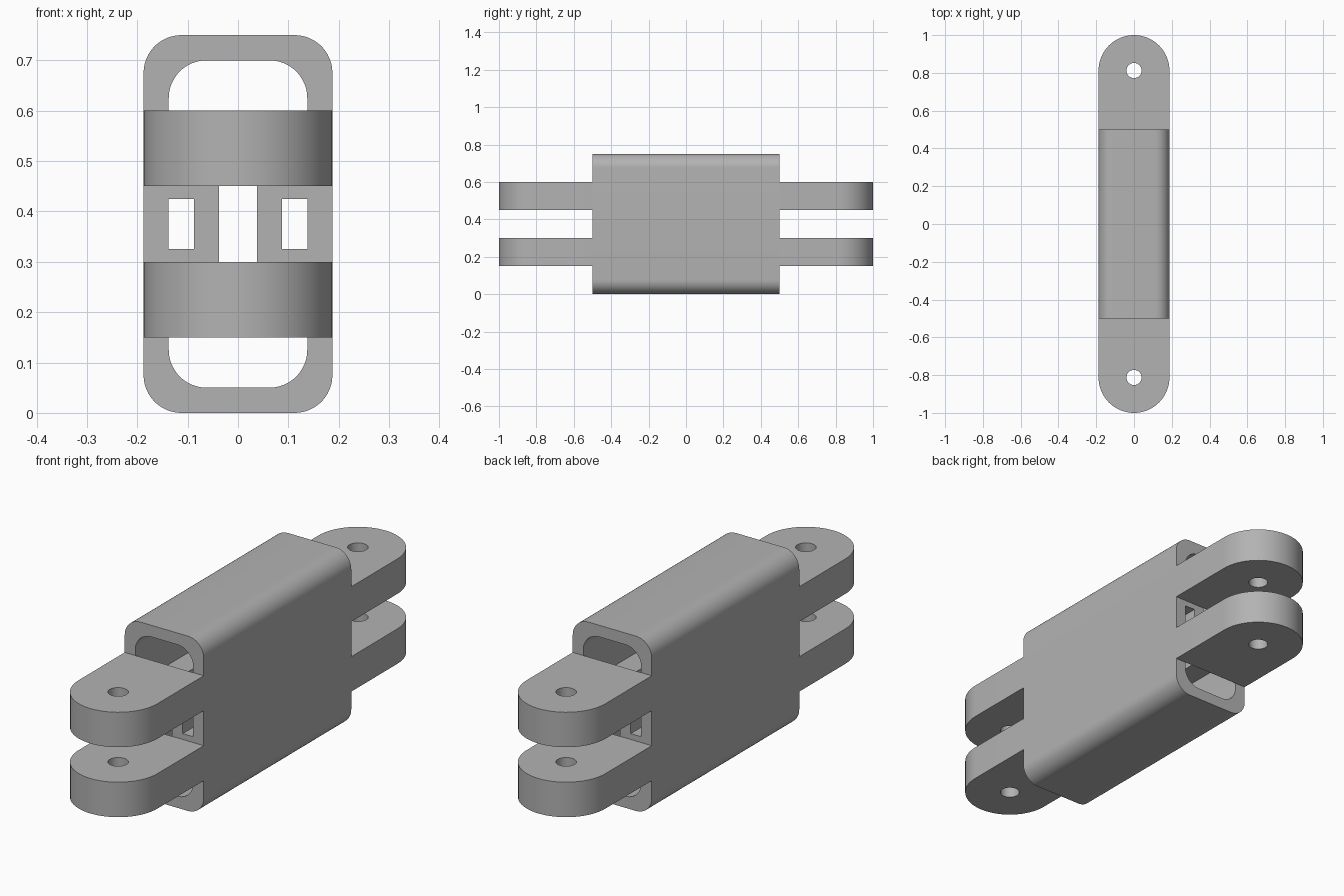
import bpy, bmesh
from math import pi, sin, cos
from mathutils import Matrix

cube = bpy.data.objects.get("Cube")
if cube:
    bpy.data.objects.remove(cube, do_unlink=True)

grey = bpy.data.materials.new("plain grey")
grey.use_nodes = True
colour = (0.45, 0.45, 0.45, 1)
grey.diffuse_color = colour
grey.node_tree.nodes["Principled BSDF"].inputs["Base Color"].default_value = colour

HALF = 0.1875      # half width of the link
WALL = 0.05        # wall, web and plate thickness
MID = 0.375        # half height, also the centre height
SLOT = 0.0375      # half width of the central slot
ROUND = 0.075      # corner radius


def arc(cx, cy, r, start, end, steps=12):
    return [(cx + r * cos(start + (end - start) * i / steps),
             cy + r * sin(start + (end - start) * i / steps)) for i in range(steps + 1)]


def rect(x0, x1, y0, y1):
    return [(x0, y0), (x1, y0), (x1, y1), (x0, y1)]


def four_way(quarter):
    """Mirror a first-quadrant path, running from right to top, into a closed loop."""
    top = quarter + [(-x, y) for x, y in reversed(quarter)]
    return top + [(-x, -y) for x, y in top]


def extrude(name, loops, depth, matrix):
    """Extrude an outline with holes symmetrically by depth each way."""
    curve = bpy.data.curves.new(name, "CURVE")
    curve.dimensions = "2D"
    curve.fill_mode = "BOTH"
    curve.extrude = depth
    for loop in loops:
        spline = curve.splines.new("POLY")
        spline.points.add(len(loop) - 1)
        for point, (x, y) in zip(spline.points, loop):
            point.co = (x, y, 0, 1)
        spline.use_cyclic_u = True
    temp = bpy.data.objects.new(name + "_outline", curve)
    bpy.context.collection.objects.link(temp)
    mesh = bpy.data.meshes.new_from_object(
        temp.evaluated_get(bpy.context.evaluated_depsgraph_get()))
    bpy.data.objects.remove(temp, do_unlink=True)

    bm = bmesh.new()
    bm.from_mesh(mesh)
    bmesh.ops.remove_doubles(bm, verts=bm.verts, dist=0.0001)
    bmesh.ops.transform(bm, matrix=matrix, verts=bm.verts)
    bmesh.ops.recalc_face_normals(bm, faces=bm.faces)
    bm.to_mesh(mesh)
    bm.free()
    mesh.materials.clear()
    mesh.materials.append(grey)
    obj = bpy.data.objects.new(name, mesh)
    bpy.context.collection.objects.link(obj)
    bpy.ops.object.select_all(action="DESELECT")
    obj.select_set(True)
    bpy.context.view_layer.objects.active = obj
    bpy.ops.object.shade_smooth_by_angle(angle=pi / 6)


# Hollow body: rounded outline, slotted cavity and a small window on each side
outer = four_way(arc(HALF - ROUND, MID - ROUND, ROUND, 0, pi / 2))
inside = HALF - WALL
window = WALL
cavity = four_way([(SLOT, window + WALL), (inside, window + WALL)]
                  + arc(inside - ROUND, MID - WALL - ROUND, ROUND, 0, pi / 2))
windows = [rect(SLOT + WALL, inside, -window, window),
           rect(-inside, -SLOT - WALL, -window, window)]
extrude("hollow_body", [outer, cavity] + windows, 0.5,
        Matrix.Translation((0, 0, MID)) @ Matrix.Rotation(pi / 2, 4, "X"))

# Two round-ended lugs with a pin hole at each end
pin = 1 - HALF
lug = [(-HALF, 0.5), (HALF, 0.5)] + arc(0, pin, HALF, 0, pi, 32)
hole = arc(0, pin, 0.04, 0, 2 * pi, 32)[:-1]
for end, turn in (("back", 0), ("front", pi)):
    for level, z in (("lower", 0.225), ("upper", 0.525)):
        extrude(f"{end}_{level}_lug", [lug, hole], 0.075,
                Matrix.Translation((0, 0, z)) @ Matrix.Rotation(turn, 4, "Z"))
